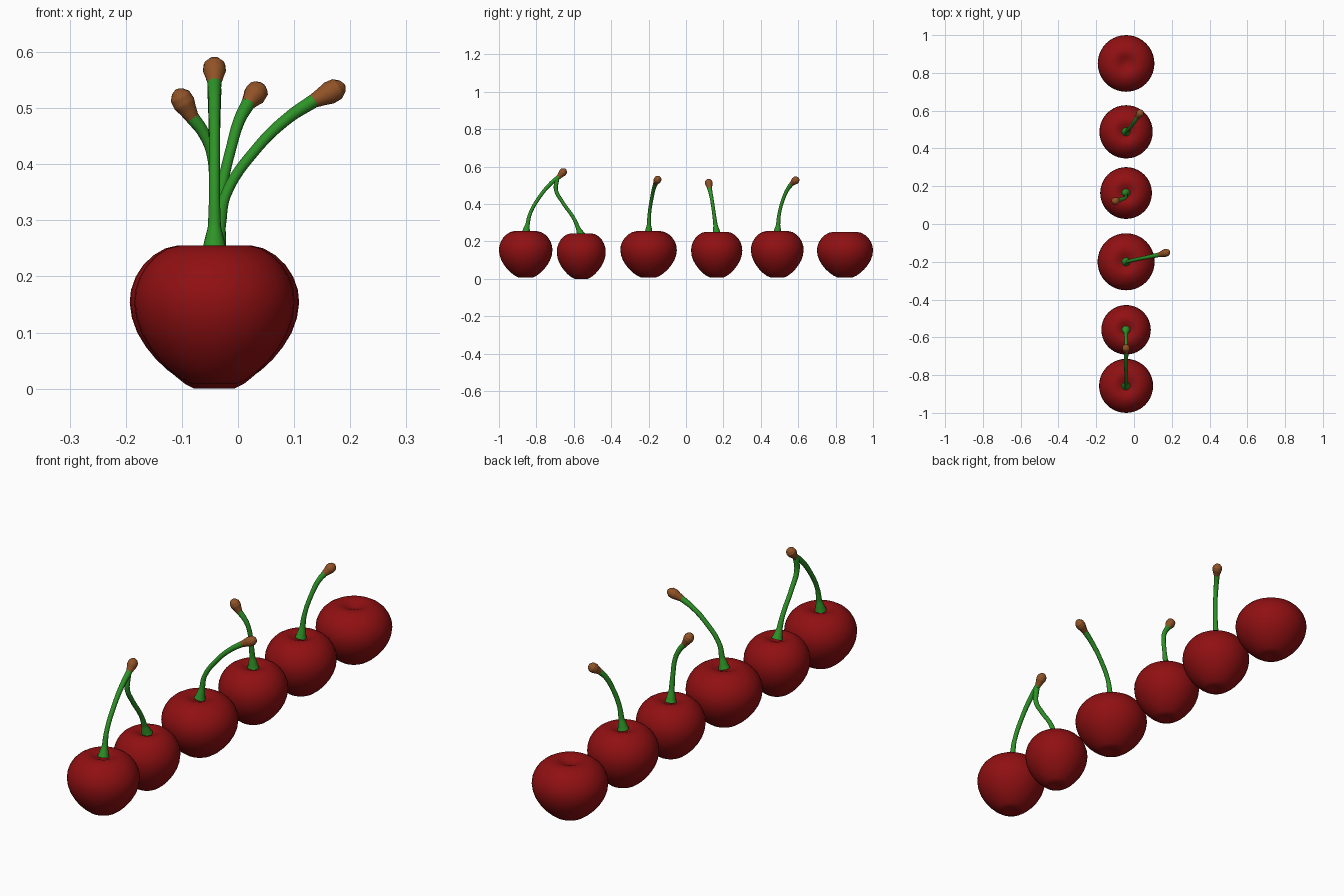
import bpy, bmesh, math
from mathutils import Vector

cube = bpy.data.objects.get("Cube")
if cube:
    bpy.data.objects.remove(cube, do_unlink=True)


def material(name, rgb):
    m = bpy.data.materials.new(name)
    m.use_nodes = True
    m.diffuse_color = (*rgb, 1)
    m.node_tree.nodes["Principled BSDF"].inputs["Base Color"].default_value = (*rgb, 1)
    return m


RED = material("cherry red", (0.28, 0.005, 0.006))
GREEN = material("stem green", (0.027, 0.29, 0.02))
BROWN = material("tip brown", (0.28, 0.085, 0.02))
CX = -0.042

# Fruit outline: (radius, height) as fractions, dimpled at both ends
OUTLINE = [(0, .93), (.1, .935), (.22, .965), (.33, .99), (.44, 1), (.58, .98),
           (.72, .93), (.84, .86), (.93, .775), (.985, .68), (1, .59), (.975, .48),
           (.91, .37), (.81, .27), (.69, .18), (.55, .1), (.4, .035), (.27, 0),
           (.14, .015), (0, .03)]


def fruit(name, y, radius, bottom, top):
    bm = bmesh.new()
    vs = [bm.verts.new((r * radius, 0, bottom + h * (top - bottom))) for r, h in OUTLINE]
    edges = [bm.edges.new(pair) for pair in zip(vs, vs[1:])]
    bmesh.ops.spin(bm, geom=vs + edges, axis=(0, 0, 1), cent=(0, 0, 0),
                   angle=math.tau, steps=40, use_duplicate=False)
    bmesh.ops.remove_doubles(bm, verts=bm.verts, dist=0.0002)
    bmesh.ops.recalc_face_normals(bm, faces=bm.faces)
    for f in bm.faces:
        f.smooth = True
    me = bpy.data.meshes.new(name)
    bm.to_mesh(me)
    bm.free()
    me.materials.append(RED)
    ob = bpy.data.objects.new(name, me)
    ob.location = (CX, y, 0)
    bpy.context.collection.objects.link(ob)


def tube(name, points, radii, mat):
    """Round tube through the points, turned into a mesh."""
    cu = bpy.data.curves.new(name, 'CURVE')
    cu.dimensions = '3D'
    cu.bevel_depth = 1
    cu.bevel_resolution = 4
    cu.resolution_u = 6
    cu.use_fill_caps = True
    sp = cu.splines.new('BEZIER')
    sp.bezier_points.add(len(points) - 1)
    for bp, p, r in zip(sp.bezier_points, points, radii):
        bp.co = p
        bp.radius = r
        bp.handle_left_type = bp.handle_right_type = 'AUTO'
    helper = bpy.data.objects.new(name + "_path", cu)
    bpy.context.collection.objects.link(helper)
    bpy.context.view_layer.update()
    graph = bpy.context.evaluated_depsgraph_get()
    me = bpy.data.meshes.new_from_object(helper.evaluated_get(graph))
    bpy.data.objects.remove(helper, do_unlink=True)
    me.name = name
    me.materials.clear()
    me.materials.append(mat)
    for f in me.polygons:
        f.use_smooth = True
    bpy.context.collection.objects.link(bpy.data.objects.new(name, me))


def stem(name, path, tip=None):
    """Flared green stem, with a swollen brown tip when an end point is given."""
    pts = [Vector(p) for p in path]
    base = pts[0]
    flare = [base, base + (pts[1] - base) * 0.14, base + (pts[1] - base) * 0.45]
    pts = flare + pts[1:]
    radii = [.023, .019, .0115] + [.0095] * (len(pts) - 5) + [.0105, .0125]
    tube(name, pts, radii, GREEN)
    if tip:
        a, b = pts[-1], Vector(tip)
        shape = [(-.05, .012), (.2, .0155), (.5, .0205), (.75, .0195), (.92, .012), (1, .003)]
        tube(name + "_tip", [a.lerp(b, t) for t, r in shape], [r for t, r in shape], BROWN)


# Fruits in a row from front to back
fruit("front_pair_fruit", -.857, .143, .008, .255)
fruit("small_pair_fruit", -.56, .131, 0, .243)
fruit("third_fruit", -.2, .151, .008, .255)
fruit("fourth_fruit", .164, .137, .008, .251)
fruit("fifth_fruit", .488, .141, .008, .255)
fruit("stemless_fruit", .85, .15, .008, .251)

# Joined pair of stems
stem("front_pair_stem", [(CX, -.857, .245), (CX, -.835, .345), (CX, -.785, .435),
                         (CX, -.725, .508), (CX, -.68, .545)], (CX, -.643, .587))
stem("small_pair_stem", [(CX, -.56, .232), (CX, -.598, .32), (CX, -.66, .41),
                         (CX, -.695, .475), (CX, -.69, .535)])
# Single stems
stem("third_stem", [(CX, -.2, .245), (-.022, -.196, .345), (.035, -.183, .43),
                    (.09, -.172, .483), (.135, -.162, .513)], (.19, -.146, .541))
stem("fourth_stem", [(CX, .164, .24), (CX, .15, .345), (-.047, .139, .42),
                     (-.062, .132, .457), (-.082, .126, .484)], (-.11, .119, .533))
stem("fifth_stem", [(CX, .488, .245), (-.031, .498, .345), (-.012, .521, .43),
                    (.003, .544, .48), (.018, .565, .508)], (.042, .6, .54))
